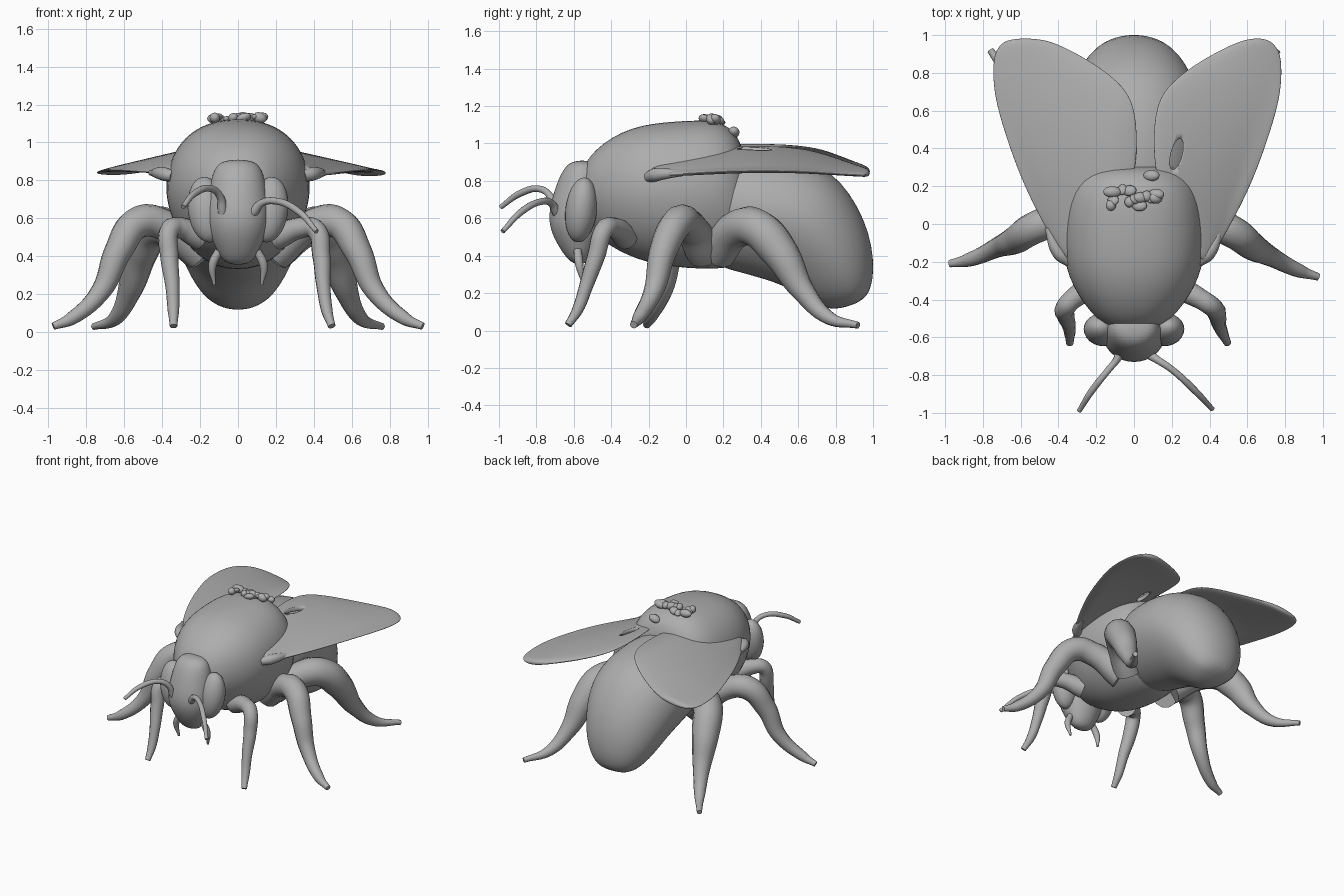
import bpy, bmesh, math, random
from mathutils import Vector

if "Cube" in bpy.data.objects:
    bpy.data.objects.remove(bpy.data.objects["Cube"])

SIDES = {"left": 1, "right": -1}
GREY = (0.42, 0.42, 0.42, 1)
grey = bpy.data.materials.new("clay grey")
grey.use_nodes = True
grey.diffuse_color = GREY
grey.node_tree.nodes["Principled BSDF"].inputs["Base Color"].default_value = GREY


def make_object(name, bm, subdiv=0):
    """Turn a bmesh into a smooth grey object."""
    bmesh.ops.recalc_face_normals(bm, faces=bm.faces)
    for face in bm.faces:
        face.smooth = True
    mesh = bpy.data.meshes.new(name)
    bm.to_mesh(mesh)
    bm.free()
    mesh.materials.append(grey)
    ob = bpy.data.objects.new(name, mesh)
    bpy.context.collection.objects.link(ob)
    if subdiv:
        mod = ob.modifiers.new("smooth", 'SUBSURF')
        mod.levels = mod.render_levels = subdiv
    return ob


def skin_rings(name, rings):
    """Bridge equal rings of points and close both ends."""
    bm = bmesh.new()
    loops = [[bm.verts.new(point) for point in ring] for ring in rings]
    count = len(loops[0])
    for near, far in zip(loops, loops[1:]):
        for i in range(count):
            j = (i + 1) % count
            bm.faces.new((near[i], near[j], far[j], far[i]))
    bm.faces.new(loops[0])
    bm.faces.new(loops[-1])
    return make_object(name, bm, subdiv=2)


def circle(count):
    angles = [math.tau * k / count for k in range(count)]
    return [(math.cos(a), math.sin(a)) for a in angles]


def loft(name, stations, power=2.0, belly_taper=0.0):
    """Each station: one edge (y, z), the opposite edge (y, z), half width."""
    def squared(value):
        return math.copysign(abs(value) ** (2 / power), value)

    rings = []
    for y1, z1, y2, z2, half_width in stations:
        upper, lower = Vector((0, y1, z1)), Vector((0, y2, z2))
        middle, reach = (upper + lower) / 2, (upper - lower) / 2
        ring = []
        for c, s in circle(20):
            width = half_width * (1 - belly_taper * max(0, -s))
            ring.append(middle + reach * squared(s) + Vector((width * squared(c), 0, 0)))
        rings.append(ring)
    return skin_rings(name, rings)


def tube(name, points, radii):
    """Rounded limb along a smooth path."""
    curve = bpy.data.curves.new(name, 'CURVE')
    curve.dimensions = '3D'
    curve.bevel_depth = 1
    curve.bevel_resolution = 4
    curve.resolution_u = 8
    curve.use_fill_caps = True
    spline = curve.splines.new('BEZIER')
    spline.radius_interpolation = 'CARDINAL'
    spline.bezier_points.add(len(points) - 1)
    for knot, point, radius in zip(spline.bezier_points, points, radii):
        knot.co = point
        knot.radius = radius
        knot.handle_left_type = knot.handle_right_type = 'AUTO'
    curve.materials.append(grey)
    ob = bpy.data.objects.new(name, curve)
    bpy.context.collection.objects.link(ob)
    bpy.ops.object.select_all(action='DESELECT')
    ob.select_set(True)
    bpy.context.view_layer.objects.active = ob
    bpy.ops.object.convert(target='MESH')
    bpy.ops.object.shade_smooth_by_angle(angle=math.radians(60))


def tube_pair(name, points, radii, drift=(0, 0, 0)):
    """Left limb and its mirrored twin, whose pose drifts towards the tip."""
    tube(name + "_left", points, radii)
    last = len(points) - 1
    twin = [Vector((-x, y, z)) + Vector(drift) * i / last for i, (x, y, z) in enumerate(points)]
    tube(name + "_right", twin, radii)


def ball(name, center, size, rotation=(0, 0, 0)):
    bm = bmesh.new()
    bmesh.ops.create_uvsphere(bm, u_segments=24, v_segments=14, radius=1)
    ob = make_object(name, bm)
    ob.location, ob.scale, ob.rotation_euler = center, size, rotation
    return ob


# Body
loft("thorax", [
    (-.57, .84, -.55, .58, .12), (-.5, .97, -.46, .48, .23), (-.3, 1.1, -.27, .37, .365),
    (-.05, 1.125, -.05, .33, .395), (.18, 1.135, .18, .32, .37),
    (.28, 1.05, .32, .35, .29), (.31, .94, .38, .42, .2)], power=2.3, belly_taper=.2)
loft("abdomen", [
    (.08, .96, .08, .36, .28), (.33, .97, .28, .31, .35), (.62, .94, .42, .27, .365),
    (.84, .82, .54, .23, .35), (1, .52, .68, .13, .27),
    (1.01, .25, .79, .11, .17), (.95, .16, .87, .13, .07)], power=2.1, belly_taper=.2)

# Head and eyes
loft("head", [
    (-.6, .91, -.51, .91, .07), (-.66, .87, -.45, .87, .13), (-.71, .74, -.42, .75, .155),
    (-.75, .58, -.43, .58, .18), (-.68, .44, -.47, .45, .12), (-.61, .35, -.53, .35, .07)])
for tag, side in SIDES.items():
    ball("eye_" + tag, (.165 * side, -.56, .645), (.1, .085, .175), (-.12, .12 * side, 0))

# Jaws and antennae
tube_pair("jaw", [(.1, -.58, .43), (.135, -.57, .35), (.125, -.55, .25)], (.022, .022, .008))
tube_pair("antenna", [(.08, -.69, .63), (.125, -.72, .68), (.2, -.77, .69), (.32, -.88, .635),
                      (.415, -.98, .53)],
          (.026, .02, .018, .018, .013), drift=(.125, -.01, .13))

# Legs from hip to toe
tube_pair("front_leg", [(.2, -.32, .5), (.34, -.39, .55), (.41, -.435, .54), (.44, -.48, .4),
                        (.45, -.53, .25), (.47, -.58, .11), (.495, -.63, .03)],
          (.07, .055, .052, .048, .038, .03, .02), drift=(.155, 0, 0))
tube_pair("middle_leg", [(.2, .1, .42), (.38, .02, .56), (.52, -.04, .58), (.63, -.12, .43),
                         (.72, -.17, .22), (.88, -.25, .07), (.975, -.28, .03)],
          (.1, .085, .085, .074, .054, .036, .02), drift=(0, .07, 0))
tube_pair("hind_leg", [(.2, .17, .42), (.35, .27, .54), (.45, .37, .55), (.52, .5, .42),
                       (.57, .62, .22), (.65, .76, .07), (.76, .92, .028)],
          (.1, .1, .105, .098, .064, .038, .018))

# Wings: rows of (y, inner edge, outer edge), rising from the outer edge inwards
WING_ROWS = [(-.2, .36, .39), (-.1, .29, .46), (.12, .16, .58), (.3, .1, .66), (.55, .1, .745),
             (.7, .14, .78), (.82, .28, .785), (.92, .45, .775), (.985, .6, .71)]


def wing(name, side, inner_shift, outer_shift):
    rings = []
    for y, inner, outer in WING_ROWS:
        leading_edge = .48 + .35 * y
        base = .84 - .02 * y + .025 * math.sin(math.pi * y)
        inner, outer = inner + inner_shift, outer + outer_shift
        ring = []
        for c, s in circle(24):
            x = (inner + outer) / 2 + c * (outer - inner) / 2
            rise = min(.13, (.36 - .25 * y) * max(0, leading_edge - x))
            ring.append((side * x, y, base + rise + .022 * s))
        rings.append(ring)
    return skin_rings(name, rings)


left_wing = wing("wing_left", 1, 0, 0)
wing("wing_right", -1, -.12, -.035)
tube_pair("wing_root", [(.34, -.2, .82), (.4, -.15, .835), (.46, -.02, .84)],
          (.03, .035, .015))

# Torn hole in the left wing
cutter = ball("wing_hole_cutter", (.225, .37, .95), (.03, .085, .2), (0, 0, -.25))
cutter.hide_render = True
cutter.hide_set(True)
tear = left_wing.modifiers.new("tear", 'BOOLEAN')
tear.operation = 'DIFFERENCE'
tear.object = cutter

# Rough tuft on the back
random.seed(4)
for i in range(14):
    y = random.uniform(.08, .27)
    ball("back_tuft_" + str(i), (random.uniform(-.14, .14), y, 1.13 - 2 * max(0, y - .15) ** 1.5),
         (random.uniform(.02, .05), .03, random.uniform(.015, .03)), (-.4, random.uniform(-.5, .5), 0))
